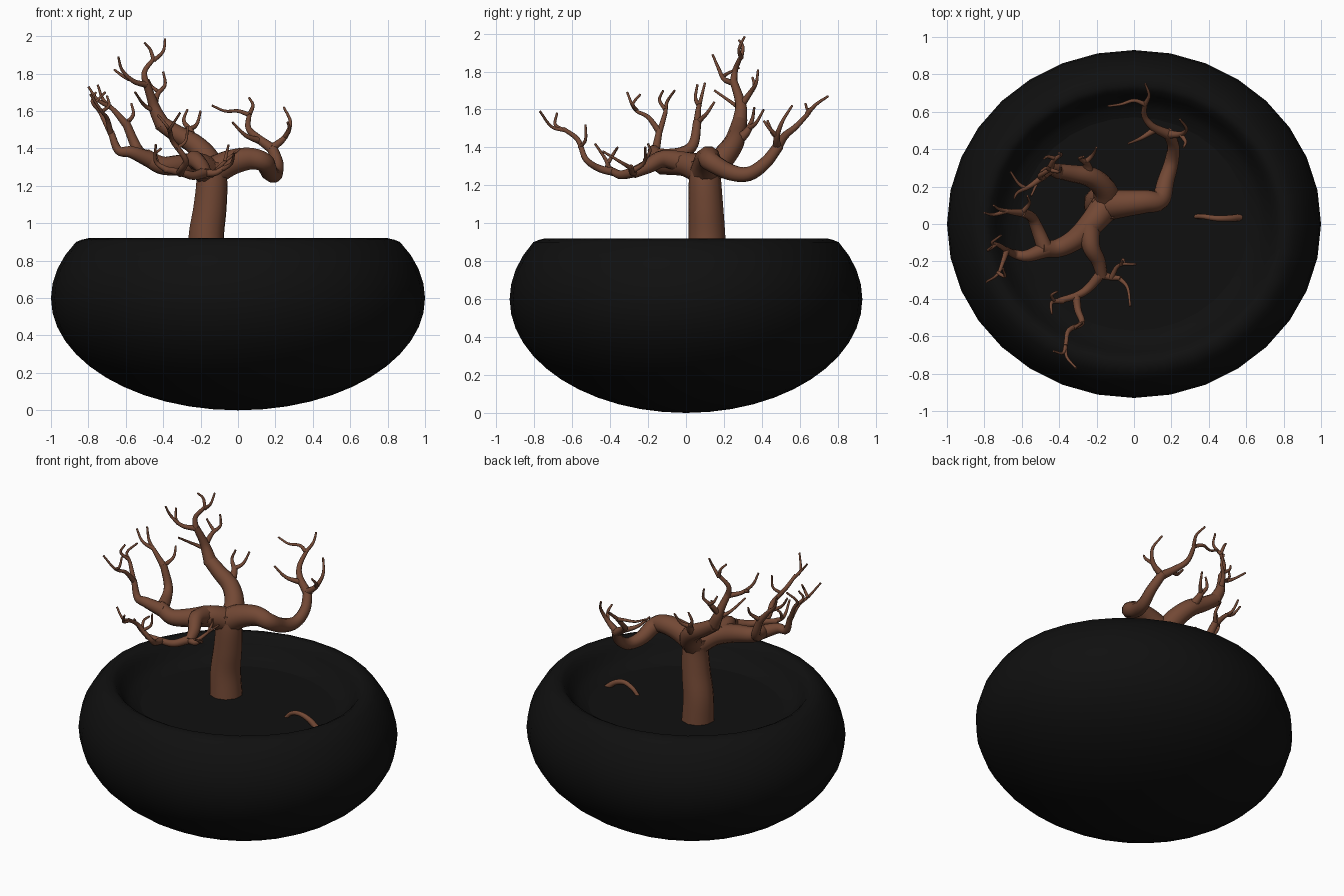
import bpy, bmesh, math
from mathutils import Vector


def material(name, rgb):
    m = bpy.data.materials.new(name)
    m.diffuse_color = (*rgb, 1)
    return m


black = material("black", (0.005, 0.005, 0.005))
bark = material("bark", (0.17, 0.065, 0.035))


def lathe(name, profile, mat, segs=32, sy=0.93):
    """Spin an (r, z) profile into a slightly oval body."""
    bm = bmesh.new()
    vs = [bm.verts.new((r, 0, z)) for r, z in profile]
    es = [bm.edges.new(p) for p in zip(vs, vs[1:])]
    bmesh.ops.spin(bm, geom=vs + es, axis=(0, 0, 1), cent=(0, 0, 0),
                   steps=segs, angle=2 * math.pi)
    bmesh.ops.remove_doubles(bm, verts=bm.verts, dist=1e-4)
    bmesh.ops.scale(bm, vec=(1, sy, 1), verts=bm.verts)
    bmesh.ops.recalc_face_normals(bm, faces=bm.faces)
    if name == "soil":
        for f in bm.faces:
            if f.normal.z < 0:
                f.normal_flip()
    me = bpy.data.meshes.new(name)
    bm.to_mesh(me)
    bm.free()
    me.shade_smooth()
    me.materials.append(mat)
    ob = bpy.data.objects.new(name, me)
    bpy.context.collection.objects.link(ob)
    return ob


# Bowl: truncated ellipsoid with a rolled rim and a shallow inner wall
outer = [(math.cos(a), 0.6 + 0.6 * math.sin(a))
         for a in (math.radians(-90 + 7.5 * i) for i in range(17))]
inner = [(0.835, 0.912), (0.80, 0.92), (0.77, 0.905), (0.74, 0.865),
         (0.71, 0.82), (0.67, 0.785), (0.61, 0.765)]
lathe("bowl", outer + inner, black)
lathe("soil", [(0.62, 0.766), (0.3, 0.768), (0, 0.77)], black)


def smooth_path(pts, n=5):
    """Catmull-Rom samples through the points."""
    p = [Vector(q) for q in pts]
    p = [2 * p[0] - p[1]] + p + [2 * p[-1] - p[-2]]
    out = []
    for i in range(1, len(p) - 2):
        a, b, c, d = p[i - 1:i + 3]
        for k in range(n):
            t = k / n
            out.append(0.5 * (2 * b + (c - a) * t + (2 * a - 5 * b + 4 * c - d) * t * t
                              + (3 * b - a - 3 * c + d) * t ** 3))
    return out + [p[-2]]


def limb(name, *branches):
    """One object from several tapered tubes: (start radius, end radius, points...)."""
    cu = bpy.data.curves.new(name, 'CURVE')
    cu.dimensions = '3D'
    cu.bevel_depth = 1
    cu.bevel_resolution = 3
    cu.use_fill_caps = True
    for r0, r1, *pts in branches:
        path = smooth_path(pts)
        sp = cu.splines.new('POLY')
        sp.points.add(len(path) - 1)
        for i, q in enumerate(path):
            sp.points[i].co = (*q, 1)
            sp.points[i].radius = r0 * (r1 / r0) ** (i / (len(path) - 1))
    cu.materials.append(bark)
    ob = bpy.data.objects.new(name, cu)
    bpy.context.collection.objects.link(ob)
    bpy.ops.object.select_all(action='DESELECT')
    ob.select_set(True)
    bpy.context.view_layer.objects.active = ob
    bpy.ops.object.convert(target='MESH')
    bpy.ops.object.shade_smooth_by_angle(angle=math.radians(60))


T = 0.006  # twig tip radius

# Trunk
limb("trunk", (0.105, 0.08, (-0.165, 0.11, 0.74), (-0.17, 0.11, 0.92),
               (-0.15, 0.105, 1.08), (-0.14, 0.1, 1.22), (-0.15, 0.1, 1.32)))

# Arching root poking out of the soil
limb("root", (0.012, 0.02, (0.33, 0.04, 0.76), (0.37, 0.04, 0.80),
              (0.44, 0.03, 0.82), (0.51, 0.03, 0.80), (0.57, 0.035, 0.75)))

# Right limb swinging to the back
limb("right_limb",
     (0.085, 0.028, (-0.16, 0.1, 1.26), (-0.05, 0.11, 1.32), (0.06, 0.12, 1.345),
      (0.14, 0.13, 1.325), (0.17, 0.23, 1.27), (0.2, 0.33, 1.26),
      (0.21, 0.42, 1.32), (0.18, 0.49, 1.41)),
     (0.028, 0.012, (0.18, 0.48, 1.4), (0.1, 0.52, 1.46), (0.055, 0.58, 1.51), (0.06, 0.65, 1.585)),
     (0.013, T, (0.06, 0.64, 1.58), (0.08, 0.69, 1.63), (0.06, 0.75, 1.67)),
     (0.013, T, (0.06, 0.64, 1.58), (0.0, 0.66, 1.6), (-0.07, 0.64, 1.6), (-0.14, 0.63, 1.63)),
     (0.02, T, (0.12, 0.51, 1.44), (0.04, 0.46, 1.47), (-0.03, 0.43, 1.54)),
     (0.024, T, (0.18, 0.48, 1.4), (0.25, 0.48, 1.46), (0.28, 0.51, 1.54), (0.245, 0.56, 1.62)),
     (0.014, T, (0.25, 0.48, 1.46), (0.275, 0.44, 1.5), (0.265, 0.41, 1.54)))

# Left limb with two upright forks
limb("left_limb",
     (0.08, 0.042, (-0.15, 0.1, 1.27), (-0.22, 0.01, 1.31), (-0.31, -0.08, 1.31),
      (-0.41, -0.13, 1.31), (-0.5, -0.13, 1.36)),
     (0.045, 0.017, (-0.47, -0.135, 1.34), (-0.57, -0.17, 1.38), (-0.64, -0.16, 1.39),
      (-0.68, -0.14, 1.49)),
     (0.017, T, (-0.68, -0.14, 1.48), (-0.7, -0.2, 1.56), (-0.73, -0.27, 1.6), (-0.79, -0.31, 1.69)),
     (0.011, T, (-0.73, -0.26, 1.595), (-0.69, -0.28, 1.63), (-0.7, -0.24, 1.68)),
     (0.016, T, (-0.68, -0.14, 1.48), (-0.73, -0.11, 1.58), (-0.76, -0.1, 1.64), (-0.71, -0.06, 1.7)),
     (0.011, T, (-0.74, -0.11, 1.6), (-0.78, -0.14, 1.65), (-0.76, -0.12, 1.7)),
     (0.042, 0.022, (-0.48, -0.12, 1.35), (-0.52, -0.02, 1.37), (-0.55, 0.04, 1.42),
      (-0.6, 0.06, 1.54)),
     (0.022, T, (-0.6, 0.06, 1.53), (-0.66, 0.065, 1.6), (-0.72, 0.08, 1.66), (-0.75, 0.1, 1.74)),
     (0.014, T, (-0.68, 0.07, 1.62), (-0.75, 0.05, 1.66), (-0.8, 0.06, 1.73)),
     (0.015, T, (-0.6, 0.06, 1.53), (-0.56, 0.11, 1.58), (-0.57, 0.15, 1.64)))

# Low front limb
limb("front_limb",
     (0.06, 0.03, (-0.24, -0.01, 1.32), (-0.23, -0.12, 1.34), (-0.19, -0.2, 1.3),
      (-0.17, -0.28, 1.265)),
     (0.028, 0.017, (-0.18, -0.27, 1.27), (-0.24, -0.34, 1.255), (-0.3, -0.38, 1.27),
      (-0.4, -0.41, 1.29)),
     (0.018, T, (-0.38, -0.41, 1.285), (-0.44, -0.42, 1.33), (-0.44, -0.48, 1.42)),
     (0.011, T, (-0.43, -0.41, 1.32), (-0.44, -0.38, 1.37), (-0.41, -0.36, 1.4)),
     (0.023, 0.011, (-0.31, -0.38, 1.27), (-0.3, -0.46, 1.29), (-0.28, -0.53, 1.34),
      (-0.35, -0.57, 1.44), (-0.365, -0.65, 1.5)),
     (0.011, T, (-0.33, -0.56, 1.4), (-0.28, -0.53, 1.44), (-0.27, -0.53, 1.52)),
     (0.011, T, (-0.365, -0.64, 1.49), (-0.36, -0.71, 1.51), (-0.31, -0.77, 1.59)),
     (0.011, T, (-0.365, -0.64, 1.49), (-0.38, -0.69, 1.52), (-0.43, -0.68, 1.58)),
     (0.024, 0.012, (-0.18, -0.27, 1.27), (-0.12, -0.285, 1.27), (-0.07, -0.29, 1.3)),
     (0.013, T, (-0.08, -0.29, 1.29), (-0.035, -0.34, 1.32), (-0.02, -0.44, 1.38)),
     (0.016, T, (-0.12, -0.285, 1.275), (-0.08, -0.22, 1.32), (0.01, -0.215, 1.4)),
     (0.01, T, (-0.07, -0.22, 1.33), (-0.06, -0.19, 1.38), (-0.05, -0.2, 1.42)))

# Tall back limb carrying the crown
limb("crown_limb",
     (0.075, 0.04, (-0.14, 0.11, 1.26), (-0.16, 0.19, 1.34), (-0.23, 0.25, 1.42),
      (-0.33, 0.27, 1.48), (-0.42, 0.285, 1.54)),
     (0.042, 0.02, (-0.4, 0.28, 1.52), (-0.44, 0.29, 1.6), (-0.46, 0.28, 1.66),
      (-0.49, 0.25, 1.75)),
     (0.02, 0.011, (-0.49, 0.25, 1.74), (-0.5, 0.26, 1.81), (-0.45, 0.29, 1.88)),
     (0.012, T, (-0.45, 0.29, 1.87), (-0.4, 0.28, 1.92), (-0.39, 0.31, 1.985)),
     (0.012, T, (-0.45, 0.29, 1.87), (-0.47, 0.3, 1.93), (-0.5, 0.28, 1.965)),
     (0.018, T, (-0.49, 0.25, 1.74), (-0.56, 0.2, 1.76), (-0.62, 0.17, 1.82), (-0.64, 0.14, 1.89)),
     (0.012, T, (-0.58, 0.19, 1.77), (-0.62, 0.22, 1.79), (-0.66, 0.28, 1.82)),
     (0.02, T, (-0.45, 0.29, 1.62), (-0.43, 0.34, 1.69), (-0.39, 0.37, 1.74), (-0.4, 0.38, 1.81)),
     (0.012, T, (-0.42, 0.35, 1.7), (-0.46, 0.36, 1.73), (-0.48, 0.35, 1.77)),
     (0.016, T, (-0.44, 0.29, 1.6), (-0.5, 0.25, 1.63), (-0.55, 0.15, 1.7)),
     (0.035, 0.016, (-0.24, 0.26, 1.43), (-0.25, 0.31, 1.47), (-0.26, 0.34, 1.51)),
     (0.016, T, (-0.26, 0.33, 1.5), (-0.22, 0.37, 1.53), (-0.2, 0.41, 1.6)),
     (0.016, T, (-0.26, 0.33, 1.5), (-0.29, 0.35, 1.55), (-0.27, 0.36, 1.61)))
